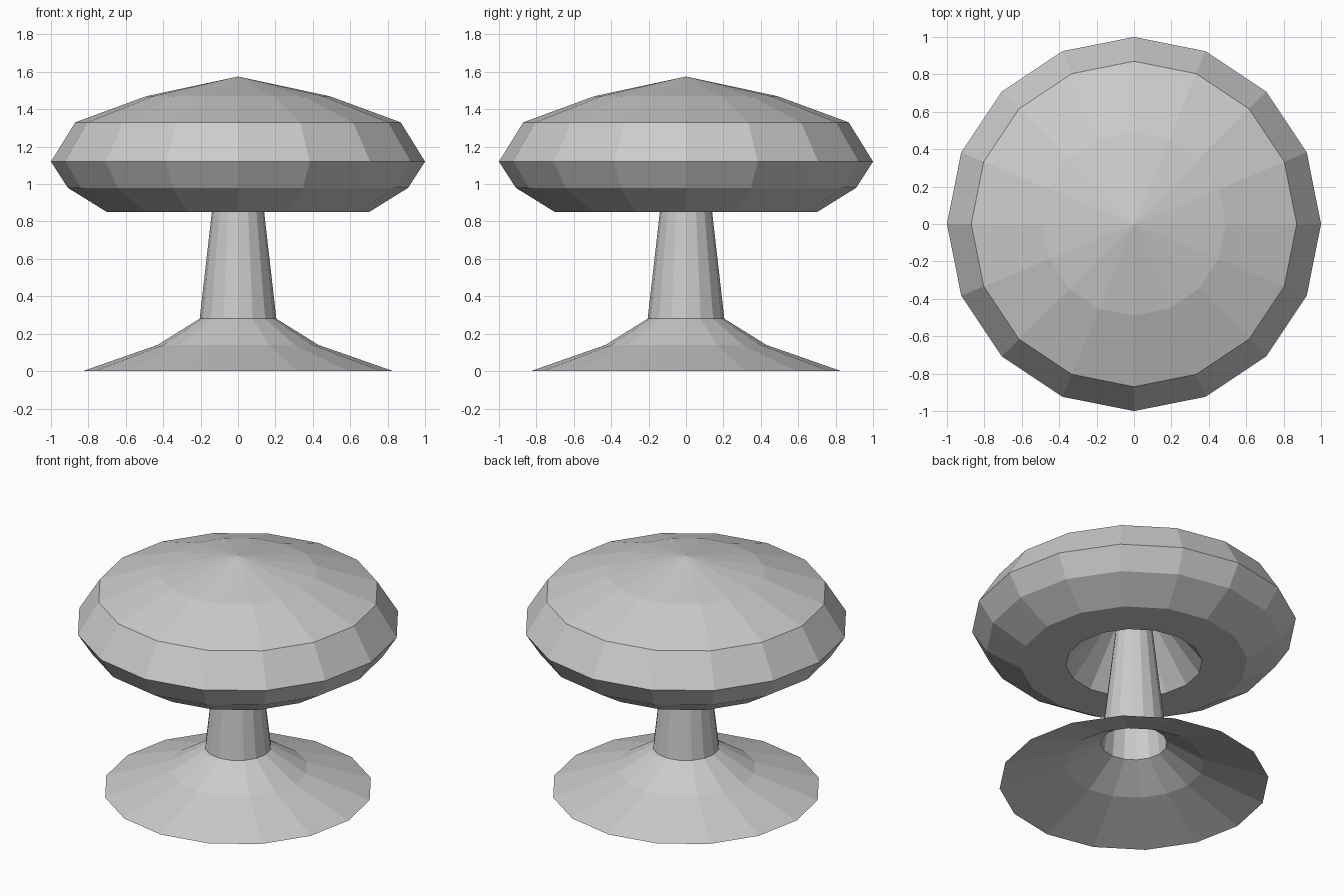
import bpy, bmesh
from math import cos, sin, tau

if "Cube" in bpy.data.objects:
    bpy.data.objects.remove(bpy.data.objects["Cube"])

SIDES = 16

def lathe(name, profile):
    """Revolve (radius, z) points round the z axis as flat-faced rings."""
    bm = bmesh.new()
    rings = []
    for r, z in profile:
        if r == 0:
            rings.append([bm.verts.new((0, 0, z))] * SIDES)
        else:
            rings.append([bm.verts.new((r * cos(tau * i / SIDES), r * sin(tau * i / SIDES), z))
                          for i in range(SIDES)])
    for a, b in zip(rings, rings[1:]):
        for i in range(SIDES):
            j = (i + 1) % SIDES
            bm.faces.new(list(dict.fromkeys((a[i], a[j], b[j], b[i]))))
    mesh = bpy.data.meshes.new(name)
    bm.to_mesh(mesh)
    bm.free()
    obj = bpy.data.objects.new(name, mesh)
    bpy.context.collection.objects.link(obj)
    return obj

# Flared foot and tapering stem, one open shell
lathe("stem_and_foot", [(0.83, 0), (0.43, 0.14), (0.205, 0.28), (0.14, 0.85), (0.09, 1.29)])

# Domed cap, flat underside and the conical recess around the stem
lathe("cap", [(0.09, 1.29), (0.42, 0.85), (0.70, 0.85), (0.91, 0.98), (1.0, 1.12),
              (0.87, 1.33), (0.49, 1.47), (0, 1.575)])
